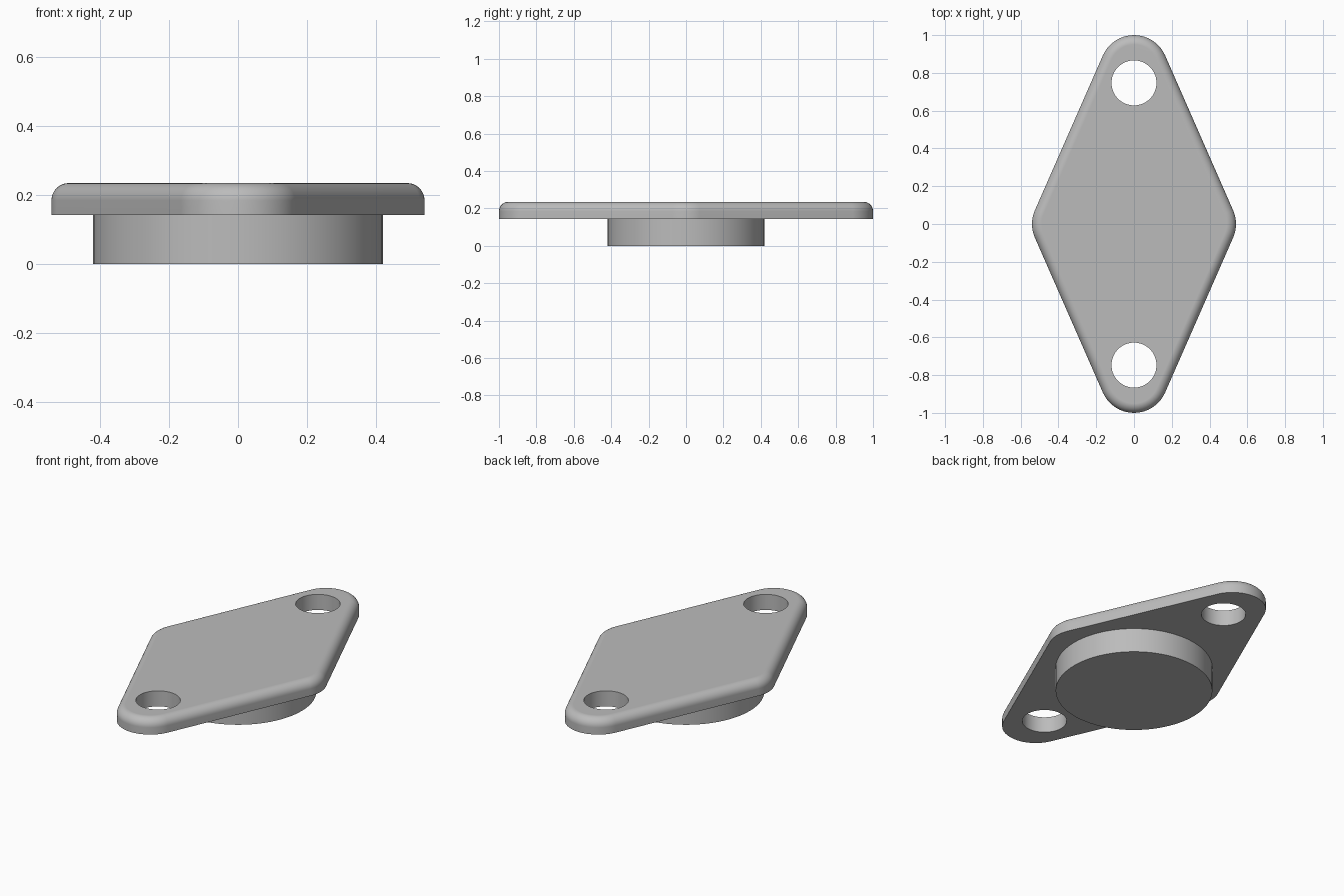
import bpy, bmesh, math

cube = bpy.data.objects.get("Cube")
if cube:
    bpy.data.objects.remove(cube, do_unlink=True)

PLATE_BOTTOM, PLATE_TOP = 0.143, 0.235
CORNER, FILLET = 0.18, 0.05
HOLE_Y, HOLE_R = 0.747, 0.119
BOSS_R = 0.42

# Single grey metal
grey = bpy.data.materials.new("grey metal")
grey.use_nodes = True
colour = (0.5, 0.5, 0.5, 1)
grey.diffuse_color = colour
grey.node_tree.nodes["Principled BSDF"].inputs["Base Color"].default_value = colour


def outline(radius, steps=16):
    """Rhombus rounded by the given radius, counter-clockwise."""
    cx, cy = 0.54 - CORNER, 1 - CORNER
    tilt = math.atan2(cx, cy)
    corners = [(cx, 0, -tilt, tilt), (0, cy, tilt, math.pi - tilt),
               (-cx, 0, math.pi - tilt, math.pi + tilt),
               (0, -cy, math.pi + tilt, 2 * math.pi - tilt)]
    points = []
    for x, y, start, end in corners:
        for i in range(steps + 1):
            a = start + (end - start) * i / steps
            points.append((x + radius * math.cos(a), y + radius * math.sin(a)))
    return points


def cylinder(name, radius, bottom, top, y=0):
    bpy.ops.mesh.primitive_cylinder_add(vertices=96, radius=radius, depth=top - bottom,
                                        location=(0, y, (bottom + top) / 2))
    bpy.context.object.name = name
    return bpy.context.object


def activate(obj):
    bpy.ops.object.select_all(action="DESELECT")
    obj.select_set(True)
    bpy.context.view_layer.objects.active = obj


def finish(obj):
    obj.data.materials.clear()
    obj.data.materials.append(grey)
    activate(obj)
    bpy.ops.object.shade_smooth_by_angle(angle=math.radians(30))
    normals = obj.modifiers.new("flat face normals", "WEIGHTED_NORMAL")
    normals.keep_sharp = True


# Flange plate: outline swept up the wall and around the top fillet
layers = [(CORNER, PLATE_BOTTOM)]
for i in range(9):
    a = math.pi / 2 * i / 8
    layers.append((CORNER - FILLET * (1 - math.cos(a)),
                   PLATE_TOP - FILLET * (1 - math.sin(a))))
bm = bmesh.new()
rings = [[bm.verts.new((x, y, z)) for x, y in outline(r)] for r, z in layers]
for low, high in zip(rings, rings[1:]):
    for i in range(len(low)):
        j = (i + 1) % len(low)
        bm.faces.new((low[i], low[j], high[j], high[i]))
bm.faces.new(rings[-1])
bm.faces.new(rings[0][::-1])
mesh = bpy.data.meshes.new("flange_plate")
bm.to_mesh(mesh)
bm.free()
plate = bpy.data.objects.new("flange_plate", mesh)
bpy.context.collection.objects.link(plate)

# Bolt holes
for side in (-1, 1):
    cutter = cylinder("hole_cutter", HOLE_R, 0, 0.4, side * HOLE_Y)
    cutter.hide_render = True
    cut = plate.modifiers.new("bolt hole", "BOOLEAN")
    cut.operation, cut.solver, cut.object = "DIFFERENCE", "EXACT", cutter
    activate(plate)
    bpy.ops.object.modifier_apply(modifier=cut.name)
    bpy.data.objects.remove(cutter, do_unlink=True)
finish(plate)

# Round boss under the plate
finish(cylinder("round_boss", BOSS_R, 0, PLATE_BOTTOM))
